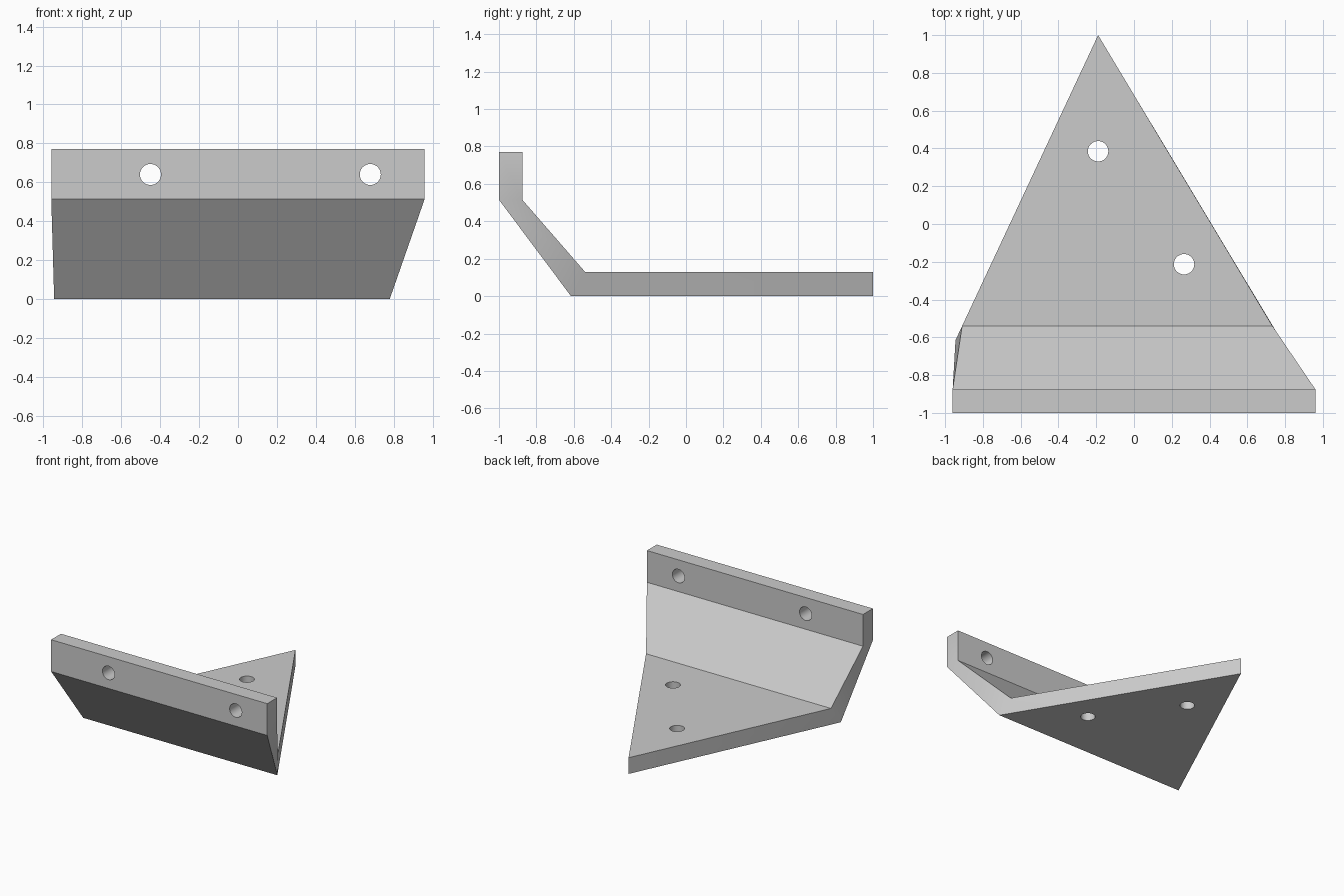
import bpy, bmesh, math
from mathutils import Vector

cube = bpy.data.objects.get("Cube")
if cube:
    bpy.data.objects.remove(cube, do_unlink=True)

grey = bpy.data.materials.new("plain grey")
grey.use_nodes = True
colour = (0.6, 0.6, 0.6, 1)
grey.diffuse_color = colour
grey.node_tree.nodes["Principled BSDF"].inputs["Base Color"].default_value = colour

# Cross-sections along the bent plate: (left x, right x, y, z) for outer and inner skin
stations = [
    ((-0.96, 0.96, -1.0, 0.77), (-0.96, 0.96, -0.875, 0.77)),
    ((-0.96, 0.96, -1.0, 0.515), (-0.96, 0.96, -0.875, 0.515)),
    ((-0.945, 0.78, -0.615, 0.0), (-0.91, 0.733, -0.54, 0.13)),
    ((-0.19, -0.19, 1.0, 0.0), (-0.19, -0.19, 1.0, 0.13)),
]

# Bent plate that tapers to a point at the back
bm = bmesh.new()
rings = []
for (ol, orr, oy, oz), (il, ir, iy, iz) in stations:
    rings.append([bm.verts.new(p) for p in
                  ((ol, oy, oz), (orr, oy, oz), (ir, iy, iz), (il, iy, iz))])
for a, b in zip(rings, rings[1:]):
    for i in range(4):
        j = (i + 1) % 4
        bm.faces.new((a[i], a[j], b[j], b[i]))
bm.faces.new(rings[0])
bmesh.ops.remove_doubles(bm, verts=bm.verts[:], dist=0.0001)
bmesh.ops.recalc_face_normals(bm, faces=bm.faces[:])
mesh = bpy.data.meshes.new("bent_plate")
bm.to_mesh(mesh)
bm.free()
plate = bpy.data.objects.new("bent_plate", mesh)
bpy.context.collection.objects.link(plate)
mesh.materials.append(grey)
bpy.context.view_layer.objects.active = plate


def drill(centre, tilt):
    """Cut a round bolt hole through the plate."""
    bpy.ops.mesh.primitive_cylinder_add(vertices=48, radius=0.054, depth=0.3,
                                        location=centre, rotation=(tilt, 0, 0))
    cutter = bpy.context.object
    cutter.name = "hole_cutter"
    cutter.hide_render = True
    cutter.data.materials.append(grey)
    bpy.context.view_layer.objects.active = plate
    cut = plate.modifiers.new("bolt_hole", "BOOLEAN")
    cut.operation = "DIFFERENCE"
    cut.solver = "EXACT"
    cut.object = cutter
    bpy.ops.object.modifier_apply(modifier=cut.name)
    bpy.data.objects.remove(cutter, do_unlink=True)


# Bolt holes in the upright flange and in the base
for x in (-0.45, 0.68):
    drill(Vector((x, -0.94, 0.64)), math.pi / 2)
for x, y in ((-0.19, 0.385), (0.265, -0.213)):
    drill(Vector((x, y, 0.065)), 0)

bpy.ops.object.select_all(action="DESELECT")
plate.select_set(True)
bpy.context.view_layer.objects.active = plate
bpy.ops.object.shade_smooth_by_angle(angle=math.radians(30))
